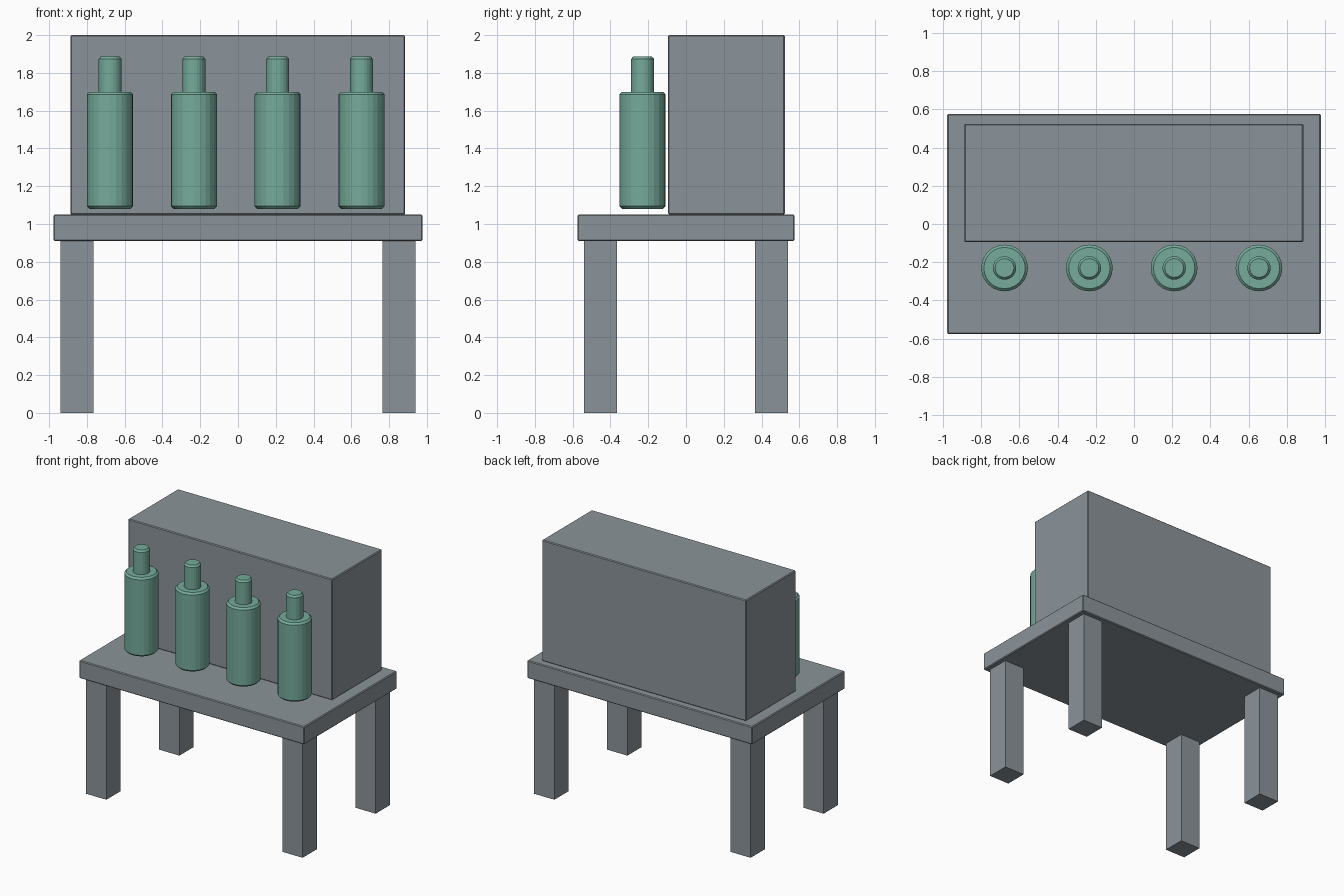
import bpy, bmesh, math

if "Cube" in bpy.data.objects:
    bpy.data.objects.remove(bpy.data.objects["Cube"])


def material(name, rgb):
    m = bpy.data.materials.new(name)
    m.diffuse_color = (*rgb, 1.0)
    m.use_nodes = True
    m.node_tree.nodes["Principled BSDF"].inputs["Base Color"].default_value = m.diffuse_color
    return m


GREY = material("slate_grey", (0.258, 0.296, 0.322))
GREEN = material("sea_green", (0.18, 0.41, 0.33))


def finish(name, bm, mat):
    bmesh.ops.recalc_face_normals(bm, faces=bm.faces)
    me = bpy.data.meshes.new(name)
    bm.to_mesh(me)
    bm.free()
    me.materials.append(mat)
    ob = bpy.data.objects.new(name, me)
    bpy.context.collection.objects.link(ob)
    return ob


def box(name, lo, hi, mat, bevel=0.0):
    bm = bmesh.new()
    bmesh.ops.create_cube(bm, size=1)
    for v in bm.verts:
        v.co = [(a + b) / 2 + c * (b - a) for a, b, c in zip(lo, hi, v.co)]
    ob = finish(name, bm, mat)
    if bevel:
        mod = ob.modifiers.new("soft_edges", "BEVEL")
        mod.width = bevel
        mod.segments = 1
    return ob


def lathe(name, profile, centre, mat, sides=24):
    """Stack of rings from (radius, height) pairs, capped at both ends."""
    bm = bmesh.new()
    rings = []
    for r, z in profile:
        rings.append([bm.verts.new((centre[0] + r * math.cos(2 * math.pi * i / sides),
                                    centre[1] + r * math.sin(2 * math.pi * i / sides), z))
                      for i in range(sides)])
    for a, b in zip(rings, rings[1:]):
        for i in range(sides):
            j = (i + 1) % sides
            bm.faces.new((a[i], a[j], b[j], b[i]))
    bm.faces.new(rings[0][::-1])
    bm.faces.new(rings[-1])
    return finish(name, bm, mat)


# Table: slab and four square legs
box("table_top", (-0.977, -0.575, 0.91), (0.977, 0.575, 1.05), GREY, 0.006)
for sx, side in ((-1, "left"), (1, "right")):
    for sy, end in ((-1, "front"), (1, "back")):
        x, y = sx * 0.852, sy * 0.453
        box(f"{end}_{side}_leg", (x - 0.088, y - 0.088, 0), (x + 0.088, y + 0.088, 0.915), GREY)

# Large cabinet on the rear half of the table
box("cabinet", (-0.888, -0.095, 1.05), (0.885, 0.523, 2.0), GREY, 0.006)

# Row of bottles: chamfered body with a narrow chamfered neck
body = [(0.108, 1.08), (0.122, 1.094), (0.122, 1.686), (0.108, 1.70)]
neck = [(0.061, 1.69), (0.061, 1.873), (0.049, 1.887)]
for i in range(4):
    centre = (-0.677 + i * 0.4435, -0.23)
    lathe(f"bottle_body_{i + 1}", body, centre, GREEN)
    lathe(f"bottle_neck_{i + 1}", neck, centre, GREEN)
